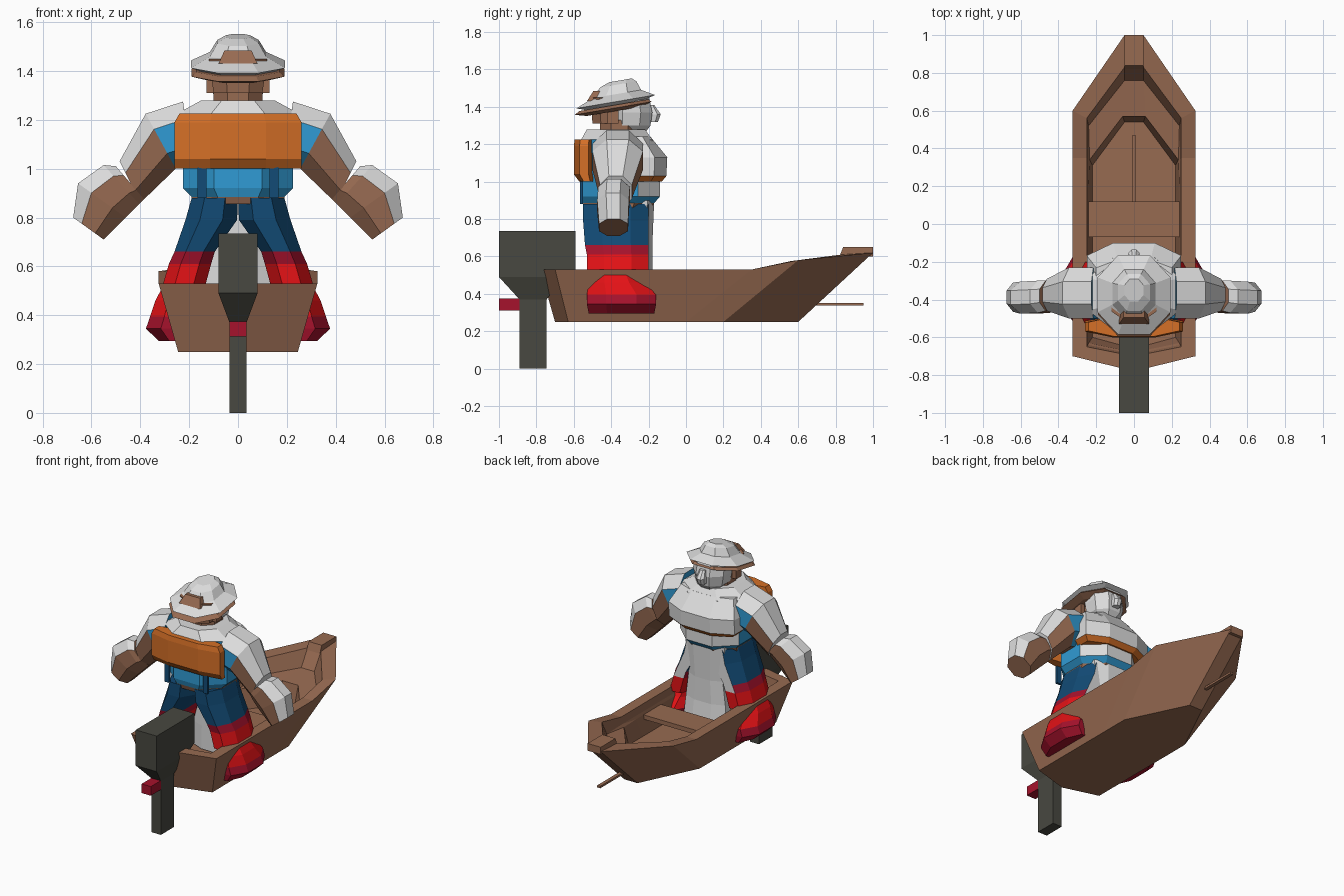
import bpy, bmesh
from mathutils import Vector

if "Cube" in bpy.data.objects:
    bpy.data.objects.remove(bpy.data.objects["Cube"])

COLOURS = {
    "wood_brown": (0.31, 0.145, 0.083), "white": (0.72, 0.72, 0.72),
    "light_blue": (0.03, 0.33, 0.66), "navy": (0.006, 0.07, 0.18),
    "orange": (0.66, 0.16, 0.02), "red": (0.78, 0.006, 0.008),
    "crimson": (0.38, 0.006, 0.025), "dark_grey": (0.065, 0.065, 0.052),
}
MATS = {}
for key, rgb in COLOURS.items():
    MATS[key] = bpy.data.materials.new(key)
    MATS[key].diffuse_color = (*rgb, 1)


def loft(name, rings, rule, mirror=False):
    """Skin a stack of equal-length rings; rule is a colour or f(centre, normal)."""
    bm = bmesh.new()
    vs = [[bm.verts.new(p) for p in r] for r in rings]
    n = len(vs[0])
    for a, b in zip(vs, vs[1:]):
        for i in range(n):
            bm.faces.new((a[i], a[(i + 1) % n], b[(i + 1) % n], b[i]))
    bm.faces.new(vs[0])
    bm.faces.new(vs[-1])
    bmesh.ops.recalc_face_normals(bm, faces=bm.faces)
    bm.normal_update()
    used = []
    for f in bm.faces:
        c = rule if isinstance(rule, str) else rule(f.calc_center_median(), f.normal)
        if c not in used:
            used.append(c)
        f.material_index = used.index(c)
    me = bpy.data.meshes.new(name)
    bm.to_mesh(me)
    bm.free()
    for c in used:
        me.materials.append(MATS[c])
    ob = bpy.data.objects.new(name, me)
    bpy.context.collection.objects.link(ob)
    if mirror:
        ob.modifiers.new("mirror", 'MIRROR').use_mirror_merge = False
    return ob


OCT = [(.28, 0), (.72, 0), (1, .28), (1, .72), (.72, 1), (.28, 1), (0, .72), (0, .28)]
QUAD = [(0, 0), (1, 0), (1, 1), (0, 1)]


def ring(x0, x1, y0, y1, z, shape=OCT):
    return [(x0 + (x1 - x0) * u, y0 + (y1 - y0) * v, z) for u, v in shape]


def box(name, x0, x1, y0, y1, z0, z1, col, mirror=False):
    return loft(name, [ring(x0, x1, y0, y1, z, QUAD) for z in (z0, z1)], col, mirror)


def tower(name, rows, rule, shape=OCT):
    """Symmetric stack of rows (z, half width, y0, y1)."""
    return loft(name, [ring(-w, w, a, b, z, shape) for z, w, a, b in rows], rule)


# --- Boat: outer bottom, rim, inner rim, foredeck and floor as nested outlines
def outline(half):
    return half + [(-x, y, z) for x, y, z in reversed(half[1:])]


hull = [
    [(0, -.70, .25), (.245, -.63, .25), (.245, .0, .25), (.245, .2, .25), (.05, .6, .25)],
    [(0, -.78, .53), (.325, -.7, .53), (.325, .35, .53), (.325, .6, .58), (.05, 1, .62)],
    [(0, -.70, .53), (.25, -.65, .53), (.25, .35, .53), (.25, .56, .575), (.05, .83, .61)],
    [(0, -.69, .48), (.245, -.64, .48), (.245, .34, .48), (.24, .52, .48), (.05, .76, .50)],
    [(0, -.68, .46), (.24, -.63, .46), (.24, .2, .46), (.235, .34, .46), (.06, .57, .48)],
    [(0, -.66, .33), (.22, -.6, .33), (.22, .15, .33), (.22, .31, .33), (.05, .54, .33)],
]
loft("boat_hull", [outline(h) for h in hull], "wood_brown")
loft("bow_block", [ring(-.05, .05, .82, 1, .60, QUAD),
                   ring(-.05, .05, .84, 1, .65, QUAD)], "wood_brown")
box("bench", -.24, .24, -.07, .12, .43, .46, "wood_brown")
box("floor_ridge", -.008, .008, .12, .47, .325, .345, "wood_brown")
box("bow_peg", -.012, .012, .65, .95, .338, .352, "wood_brown")

# --- Outboard motor
tower("motor", [(0, .035, -.89, -.745), (.37, .035, -.89, -.745),
                (.49, .08, -1, -.66), (.53, .08, -1, -.59), (.735, .08, -1, -.59)],
      "dark_grey", QUAD)
box("propeller_hub", -.035, .035, -1, -.88, .312, .375, "crimson")


# --- Legs with boots and feet
def leg_rule(c, n):
    if c.z > .655:
        return "white" if n.y > .5 else "navy"
    if n.y > .5 and c.z > .53 and c.x < .2:
        return "white"
    return "crimson" if c.z > .61 else "red"


loft("leg", [ring(a, b, y0, y1, z) for z, a, b, y0, y1 in (
    (.50, .14, .315, -.53, -.2), (.61, .11, .283, -.53, -.2),
    (.66, .095, .26, -.54, -.2), (.79, .004, .215, -.55, -.2),
    (.88, 0, .19, -.55, -.2))], leg_rule, True)
loft("boot_foot", [ring(a, b, y0, y1, z) for z, a, b, y0, y1 in (
    (.295, .17, .325, -.52, -.17), (.345, .16, .377, -.53, -.16),
    (.395, .15, .36, -.53, -.16), (.46, .15, .338, -.52, -.22),
    (.51, .14, .312, -.51, -.25))],
    lambda c, n: "crimson" if c.z < .395 else "red", True)
tower("apron", [(.34, .16, -.3, -.16), (.5, .15, -.3, -.18),
                (.66, .13, -.3, -.18), (.9, .15, -.3, -.17)], "white")


# --- Torso, belt and vest
def torso_rule(c, n):
    if c.z < .885:
        return "wood_brown"
    if c.z < .915:
        return "light_blue"
    return "white" if n.y > .3 or c.z > 1.2 else "light_blue"


tower("torso", [(.855, .19, -.54, -.19), (.885, .19, -.55, -.17), (.92, .225, -.56, -.14),
                (1.01, .225, -.56, -.14), (1.225, .25, -.56, -.18),
                (1.28, .15, -.53, -.22)], torso_rule)
box("back_strap", .13, .165, -.566, -.55, .88, 1.01, "navy", True)
tower("vest_back", [(1.0, .26, -.57, -.49), (1.04, .26, -.6, -.49),
                    (1.19, .26, -.6, -.49), (1.225, .24, -.595, -.49)], "orange")
tower("vest_front", [(1.0, .22, -.34, -.13), (1.03, .25, -.34, -.105),
                     (1.13, .25, -.34, -.1), (1.24, .2, -.34, -.19)],
      lambda c, n: "orange" if c.z < 1.03 else "white")


# --- Arms: sections given by their lower and upper edge
def arm_ring(lo, hi, y0, y1):
    return [(lo[0] + (hi[0] - lo[0]) * u, y0 + (y1 - y0) * v,
             lo[1] + (hi[1] - lo[1]) * u) for u, v in OCT]


def arm_rule(c, n):
    if n.dot(Vector((.7, 0, .7))) > .3:
        return "white"
    return "light_blue" if c.x < .34 and c.z > 1.02 else "wood_brown"


loft("arm", [arm_ring((.19, 1.02), (.225, 1.275), -.5, -.23),
             arm_ring((.255, 1.0), (.378, 1.225), -.5, -.23),
             arm_ring((.40, .86), (.485, 1.03), -.46, -.29)], arm_rule, True)
loft("hand", [arm_ring((.385, .875), (.50, 1.01), -.46, -.30),
              arm_ring((.405, .855), (.55, 1.015), -.47, -.30),
              arm_ring((.46, .80), (.655, .94), -.475, -.305),
              arm_ring((.55, .71), (.675, .80), -.465, -.31)], arm_rule, True)

# --- Head and face
tower("neck", [(1.25, .1, -.46, -.25), (1.33, .1, -.46, -.25)], "wood_brown")
tower("head_back", [(1.31, .1, -.5, -.34), (1.45, .12, -.51, -.34)], "wood_brown")
tower("face", [(1.26, .06, -.38, -.22), (1.30, .1, -.4, -.19),
               (1.37, .115, -.4, -.18), (1.46, .115, -.4, -.2)], "white")
tower("nose", [(1.32, .025, -.2, -.15), (1.36, .03, -.2, -.135),
               (1.41, .02, -.2, -.17)], "white")
box("ear", .1, .13, -.42, -.36, 1.31, 1.38, "wood_brown", True)


# --- Hat, tilted up toward the bow
def tilted(rows):
    out = []
    for z, w, y0, y1 in rows:
        out.append([(x, y, z + .17 * (y + .39)) for x, y, z in ring(-w, w, y0, y1, z)])
    return out


loft("hat_underbrim", tilted([(1.375, .14, -.53, -.24), (1.392, .19, -.595, -.185),
                              (1.408, .17, -.57, -.2)]), "wood_brown")
loft("hat", tilted([(1.405, .14, -.53, -.24), (1.425, .193, -.585, -.165),
                    (1.465, .115, -.50, -.24), (1.515, .085, -.46, -.265),
                    (1.535, .05, -.41, -.29)]), "white")
# Back opening patch on the crown
loft("hat_back_patch", [[(-.08, -.53, 1.43), (.08, -.53, 1.43), (.08, -.47, 1.43), (-.08, -.47, 1.43)],
                        [(-.055, -.495, 1.485), (.055, -.495, 1.485), (.055, -.45, 1.485),
                         (-.055, -.45, 1.485)]], "wood_brown")

for m in bpy.data.materials:
    if m.users and not m.is_grease_pencil:
        m.use_nodes = True
        m.node_tree.nodes["Principled BSDF"].inputs["Base Color"].default_value = m.diffuse_color
